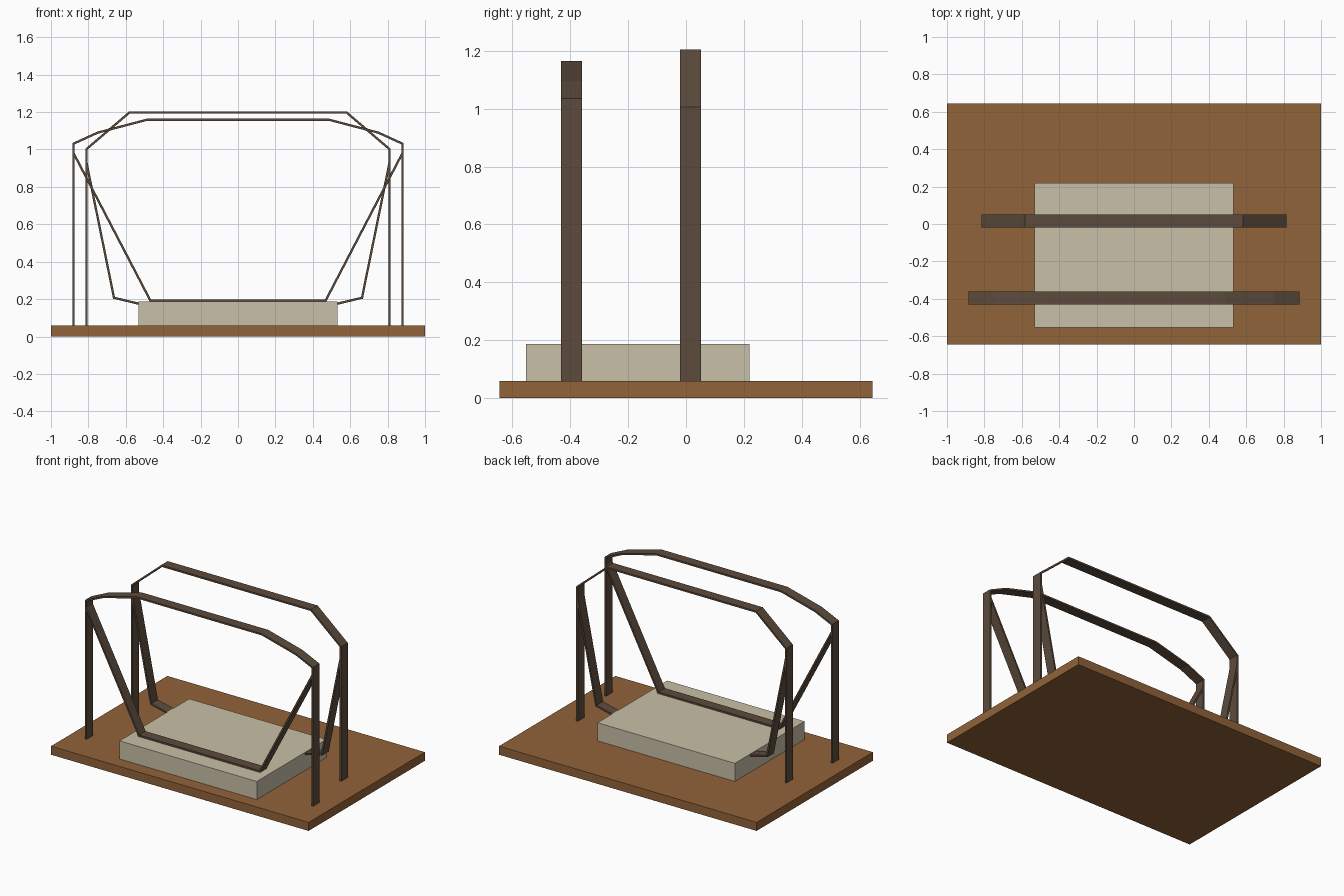
import bpy, bmesh
from mathutils import Vector

if "Cube" in bpy.data.objects:
    bpy.data.objects.remove(bpy.data.objects["Cube"])


def material(name, rgb):
    m = bpy.data.materials.new(name)
    m.use_nodes = True
    m.diffuse_color = (*rgb, 1)
    m.node_tree.nodes["Principled BSDF"].inputs["Base Color"].default_value = (*rgb, 1)
    return m


wood = material("warm wood", (0.285, 0.125, 0.041))
fabric = material("cream fabric", (0.578, 0.525, 0.39))
dark = material("dark brown", (0.107, 0.07, 0.045))


def finish(bm, name, mat):
    bmesh.ops.recalc_face_normals(bm, faces=bm.faces)
    mesh = bpy.data.meshes.new(name)
    bm.to_mesh(mesh)
    bm.free()
    mesh.materials.append(mat)
    bpy.context.collection.objects.link(bpy.data.objects.new(name, mesh))


def box(name, lo, hi, mat):
    lo, hi = Vector(lo), Vector(hi)
    bm = bmesh.new()
    bmesh.ops.create_cube(bm, size=1)
    for v in bm.verts:
        v.co = (lo + hi) / 2 + v.co * (hi - lo)
    finish(bm, name, mat)


def ribbon(name, path, y0, y1, thick=0.012):
    """Flat strip following an x-z centre line with mitred corners."""
    pts = [Vector(p) for p in path]
    dirs = [(b - a).normalized() for a, b in zip(pts, pts[1:])]
    bm = bmesh.new()
    rings = []
    for i, p in enumerate(pts):
        d0, d1 = dirs[max(i - 1, 0)], dirs[min(i, len(dirs) - 1)]
        n0 = Vector((-d0.y, d0.x))
        n = (n0 + Vector((-d1.y, d1.x))).normalized()
        off = n * (thick / 2 / n.dot(n0))
        a, b = p + off, p - off
        rings.append([bm.verts.new(c) for c in (
            (a.x, y0, a.y), (a.x, y1, a.y), (b.x, y1, b.y), (b.x, y0, b.y))])
    for r, s in zip(rings, rings[1:]):
        for k in range(4):
            j = (k + 1) % 4
            bm.faces.new((r[k], r[j], s[j], s[k]))
    bm.faces.new(rings[0])
    bm.faces.new(rings[-1])
    finish(bm, name, dark)


def mirrored(half):
    """Left half of a path joined to its reflection."""
    return half + [(-x, z) for x, z in reversed(half)]


# Base board and pad
box("base_board", (-1, -0.645, 0), (1, 0.645, 0.06), wood)
box("pad", (-0.533, -0.553, 0.06), (0.533, 0.22, 0.187), fabric)

# Front hoop and its hanging strap
front = (-0.431, -0.36)
ribbon("front_hoop", mirrored([(-0.879, 0.05), (-0.879, 1.031), (-0.75, 1.09), (-0.486, 1.159)]), *front)
ribbon("front_strap", mirrored([(-0.879, 0.98), (-0.469, 0.193)]), *front)

# Rear hoop and its straps, which tuck into the pad sides
rear = (-0.02, 0.052)
ribbon("rear_hoop", mirrored([(-0.81, 0.05), (-0.81, 1.002), (-0.58, 1.198)]), *rear)
for side, s in (("left", 1), ("right", -1)):
    ribbon("rear_strap_" + side, [(s * x, z) for x, z in
           [(0.81, 0.93), (0.663, 0.207), (0.5, 0.168)]], *rear)
